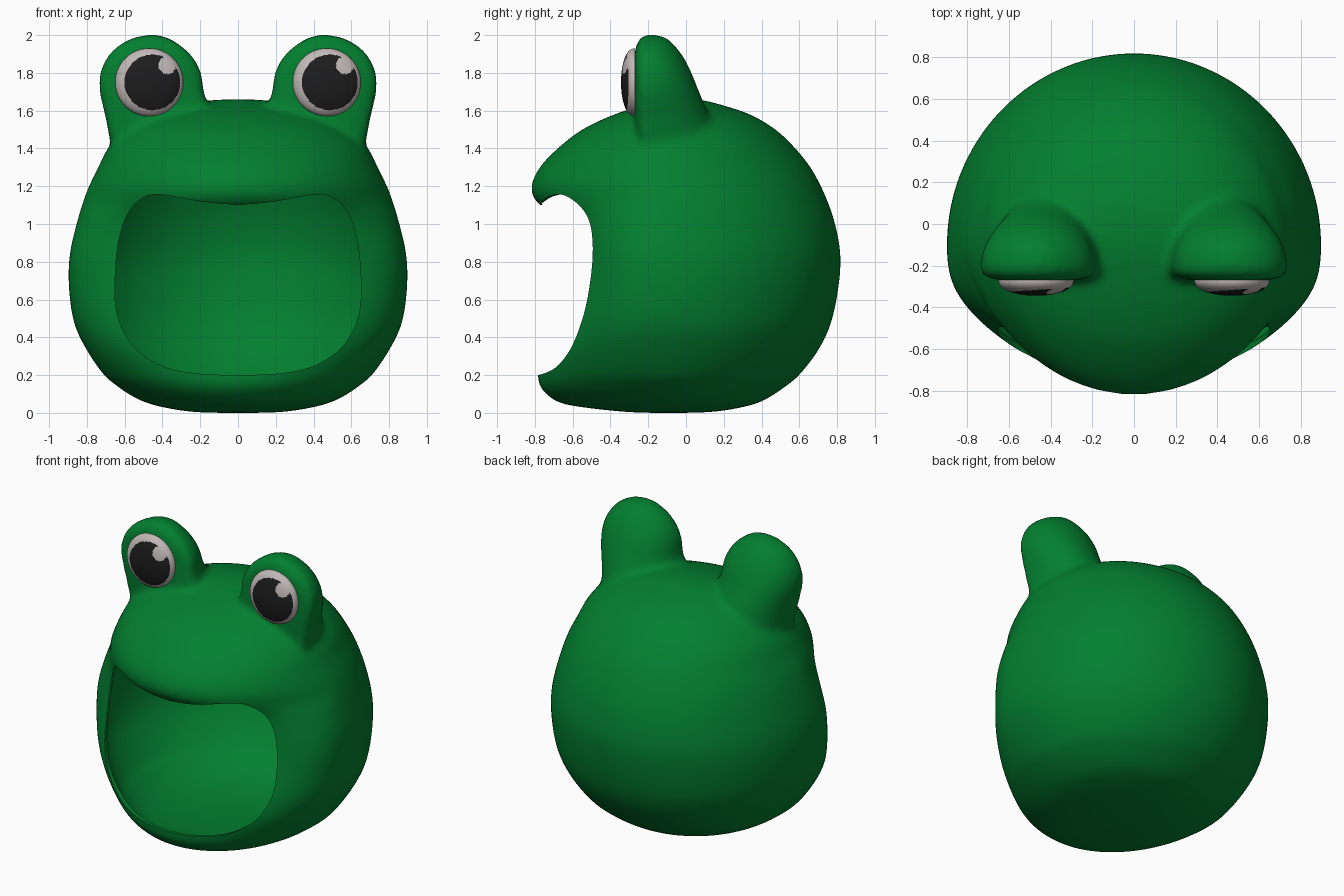
import bpy, bmesh, math

if "Cube" in bpy.data.objects:
    bpy.data.objects.remove(bpy.data.objects["Cube"])


def material(name, rgb):
    m = bpy.data.materials.new(name)
    m.diffuse_color = (*rgb, 1)
    m.use_nodes = True
    m.node_tree.nodes["Principled BSDF"].inputs["Base Color"].default_value = m.diffuse_color
    return m


GREEN = material("frog green", (0.0008, 0.212, 0.029))
WHITE = material("eye white", (0.53, 0.48, 0.47))
BLACK = material("pupil black", (0.012, 0.012, 0.012))


def spline(rows, k):
    """Catmull-Rom refinement of a list of equal-length tuples."""
    out = []
    for i in range(len(rows) - 1):
        a, b, c, d = (rows[max(i - 1, 0)], rows[i], rows[i + 1],
                      rows[min(i + 2, len(rows) - 1)])
        for s in range(k):
            t = s / k
            out.append(tuple(
                0.5 * (2 * q + (r - p) * t + (2 * p - 5 * q + 4 * r - u) * t * t
                       + (3 * q - p - 3 * r + u) * t ** 3)
                for p, q, r, u in zip(a, b, c, d)))
    return out + [rows[-1]]


def skin(name, rings, mat):
    """Closed solid through a stack of equal rings."""
    bm = bmesh.new()
    vs = [[bm.verts.new(p) for p in r] for r in rings]
    n = len(vs[0])
    for a, b in zip(vs, vs[1:]):
        for i in range(n):
            j = (i + 1) % n
            bm.faces.new((a[i], a[j], b[j], b[i]))
    bm.faces.new(vs[0])
    bm.faces.new(vs[-1])
    bmesh.ops.recalc_face_normals(bm, faces=bm.faces)
    me = bpy.data.meshes.new(name)
    bm.to_mesh(me)
    bm.free()
    me.materials.append(mat)
    ob = bpy.data.objects.new(name, me)
    bpy.context.collection.objects.link(ob)
    return ob


def loft(name, rows, n=64):
    """Rows: z, x centre, half width, back y, front y, middle y, front exponent."""
    rings = []
    for z, xc, hw, yb, yf, yc, p in spline(rows, 3):
        ring = []
        for i in range(n):
            t = math.tau * (i + 0.5) / n
            c = math.cos(t)
            y = yc + (yb - yc) * c if c > 0 else yc - (yc - yf) * abs(c) ** p
            ring.append((xc + hw * math.sin(t), y, z))
        rings.append(ring)
    return skin(name, rings, GREEN)


def apply(ob, mod):
    bpy.context.view_layer.objects.active = ob
    bpy.ops.object.modifier_apply(modifier=mod.name)


def boolean(ob, other, op):
    m = ob.modifiers.new("cut", 'BOOLEAN')
    m.operation, m.object, m.solver = op, other, 'EXACT'
    apply(ob, m)
    bpy.data.objects.remove(other)


def smooth(ob, deg):
    bpy.ops.object.select_all(action='DESELECT')
    ob.select_set(True)
    bpy.context.view_layer.objects.active = ob
    bpy.ops.object.shade_smooth_by_angle(angle=math.radians(deg))


# Round body with a protruding upper lip: z, half width, back, front, middle, exponent
profile = [
    (0.0, .02, -.08, -.12, -.10, 1), (.006, .25, .15, -.33, -.10, 1),
    (.045, .46, .36, -.64, -.10, 1), (.10, .58, .47, -.74, -.10, 1),
    (.15, .65, .54, -.778, -.10, 1), (.20, .71, .60, -.785, -.10, .98),
    (.33, .80, .70, -.775, -.10, .9), (.48, .87, .77, -.715, -.10, .82),
    (.68, .897, .81, -.645, -.10, .76), (.85, .89, .818, -.62, -.10, .76),
    (1.02, .85, .785, -.68, -.10, .98), (1.12, .82, .75, -.795, -.10, 1.28),
    (1.20, .79, .715, -.82, -.10, 1.22), (1.30, .74, .66, -.775, -.10, 1.12),
    (1.40, .69, .58, -.68, -.09, 1.05), (1.50, .59, .475, -.55, -.07, 1),
    (1.58, .46, .34, -.38, -.04, 1), (1.63, .30, .19, -.22, -.01, 1),
    (1.655, .15, .09, -.10, 0, 1), (1.66, .01, .01, -.01, 0, 1)]
body_rows = [(r[0], 0.0, *r[1:]) for r in profile]
body = loft("body", body_rows)

# Eye mounds: flat in front, sloping down at the back
mound = [
    (1.35, .10, .66, .20, -.262, -.18, .5), (1.45, .11, .68, .17, -.268, -.19, .45),
    (1.58, .15, .705, .12, -.275, -.20, .4), (1.70, .18, .733, .07, -.277, -.20, .4),
    (1.80, .195, .73, .03, -.277, -.20, .4), (1.88, .235, .695, -.01, -.275, -.20, .45),
    (1.94, .295, .64, -.055, -.265, -.20, .5), (1.985, .365, .56, -.10, -.245, -.195, .7),
    (2.0, .42, .49, -.15, -.22, -.19, .9), (2.004, .45, .46, -.18, -.19, -.185, 1)]
for s in (-1, 1):
    rows = [(z, s * (a + b) / 2, (b - a) / 2, *rest) for z, a, b, *rest in mound]
    boolean(body, loft("mound", rows), 'UNION')

# Blend the mounds softly into the head
m = body.modifiers.new("blend", 'REMESH')
m.mode, m.voxel_size = 'VOXEL', .022
apply(body, m)
m = body.modifiers.new("soften", 'SMOOTH')
m.factor, m.iterations = .5, 10
apply(body, m)

# Hollow inside
cavity = loft("cavity", body_rows)
for v in cavity.data.vertices:
    v.co = (v.co.x * .968, -.05 + (v.co.y + .05) * .968, .83 + (v.co.z - .83) * .968)
boolean(body, cavity, 'DIFFERENCE')

# Wide mouth opening
half = spline([(0, 1.10), (.2, 1.12), (.4, 1.155), (.5, 1.14), (.58, 1.06), (.63, .92),
               (.65, .72), (.645, .55), (.60, .42), (.52, .32), (.38, .24),
               (.2, .207), (0, .2)], 4)
outline = half + [(-x, z) for x, z in half[-2:0:-1]]
mouth = skin("mouth_cutter", [[(x, y, z) for x, z in outline] for y in (-1.2, -.2)], GREEN)
boolean(body, mouth, 'DIFFERENCE')
body.data.materials.clear()
body.data.materials.append(GREEN)
for f in body.data.polygons:
    f.material_index = 0
smooth(body, 50)

# Eyes: shallow domes with pupil and highlight set by distance from the centre
for side, cx in (("left", -.47), ("right", .47)):
    rings = []
    for i in range(41):
        a = max(math.pi / 2 * i / 40, .002)
        rings.append([(.18 * math.sin(a) * math.cos(math.tau * j / 96),
                       -.075 * math.cos(a) ** .85 if i < 40 else 0,
                       .18 * math.sin(a) * math.sin(math.tau * j / 96)) for j in range(96)])
    eye = skin(side + "_eye", rings, WHITE)
    eye.data.materials.append(BLACK)
    for f in eye.data.polygons:
        x, y, z = f.center
        in_pupil = math.hypot(x - .017, z) < .147 and y < -.005
        in_glint = math.hypot(x - .095, z - .09) < .046
        f.material_index = int(in_pupil and not in_glint)
    eye.location = (cx, -.269, 1.75)
    smooth(eye, 50)
